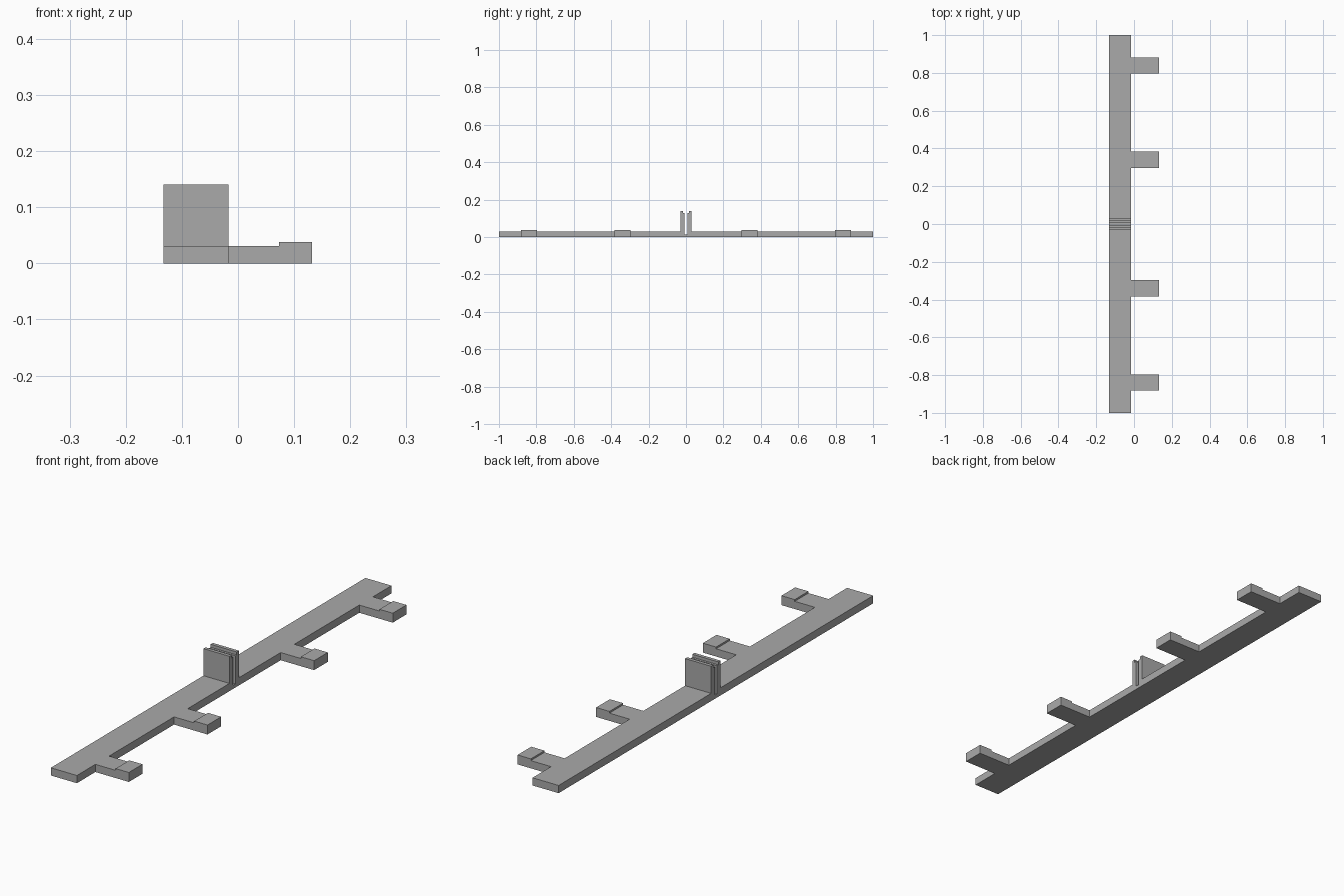
import bpy
import bmesh

cube = bpy.data.objects.get("Cube")
if cube:
    bpy.data.objects.remove(cube, do_unlink=True)

grey = bpy.data.materials.new("plain_grey")
grey.use_nodes = True
colour = (0.4, 0.4, 0.4, 1)
grey.diffuse_color = colour
grey.node_tree.nodes["Principled BSDF"].inputs["Base Color"].default_value = colour


def extrude_profile(name, points, offset):
    """Make a solid from a closed outline of 3D points pushed along offset."""
    bm = bmesh.new()
    face = bm.faces.new([bm.verts.new(p) for p in points])
    result = bmesh.ops.extrude_face_region(bm, geom=[face])
    moved = [g for g in result["geom"] if isinstance(g, bmesh.types.BMVert)]
    bmesh.ops.translate(bm, verts=moved, vec=offset)
    bmesh.ops.recalc_face_normals(bm, faces=bm.faces)
    mesh = bpy.data.meshes.new(name)
    bm.to_mesh(mesh)
    bm.free()
    mesh.materials.append(grey)
    obj = bpy.data.objects.new(name, mesh)
    bpy.context.collection.objects.link(obj)
    return obj


LEFT, EDGE, STEP, TIP = -0.133, -0.017, 0.073, 0.132
BAR_TOP, PAD_TOP, CLIP_TOP = 0.031, 0.038, 0.14

# Long bar with two stepped clip plates and a slot between them
half = [(1, 0), (1, BAR_TOP), (0.03, BAR_TOP), (0.03, CLIP_TOP),
        (0.016, CLIP_TOP), (0.016, 0.128), (0.007, 0.128), (0.007, 0.015)]
outline = half + [(-y, z) for y, z in reversed(half)]
extrude_profile("bar_with_clip", [(LEFT, y, z) for y, z in outline],
                (EDGE - LEFT, 0, 0))

# Four side tabs, each with a raised pad at the tip
tab = [(EDGE, 0), (TIP, 0), (TIP, PAD_TOP), (STEP, PAD_TOP),
       (STEP, BAR_TOP), (EDGE, BAR_TOP)]
width = 0.087
for i, centre in enumerate((-0.839, -0.339, 0.339, 0.839)):
    extrude_profile(f"side_tab_{i + 1}",
                    [(x, centre - width / 2, z) for x, z in tab],
                    (0, width, 0))
